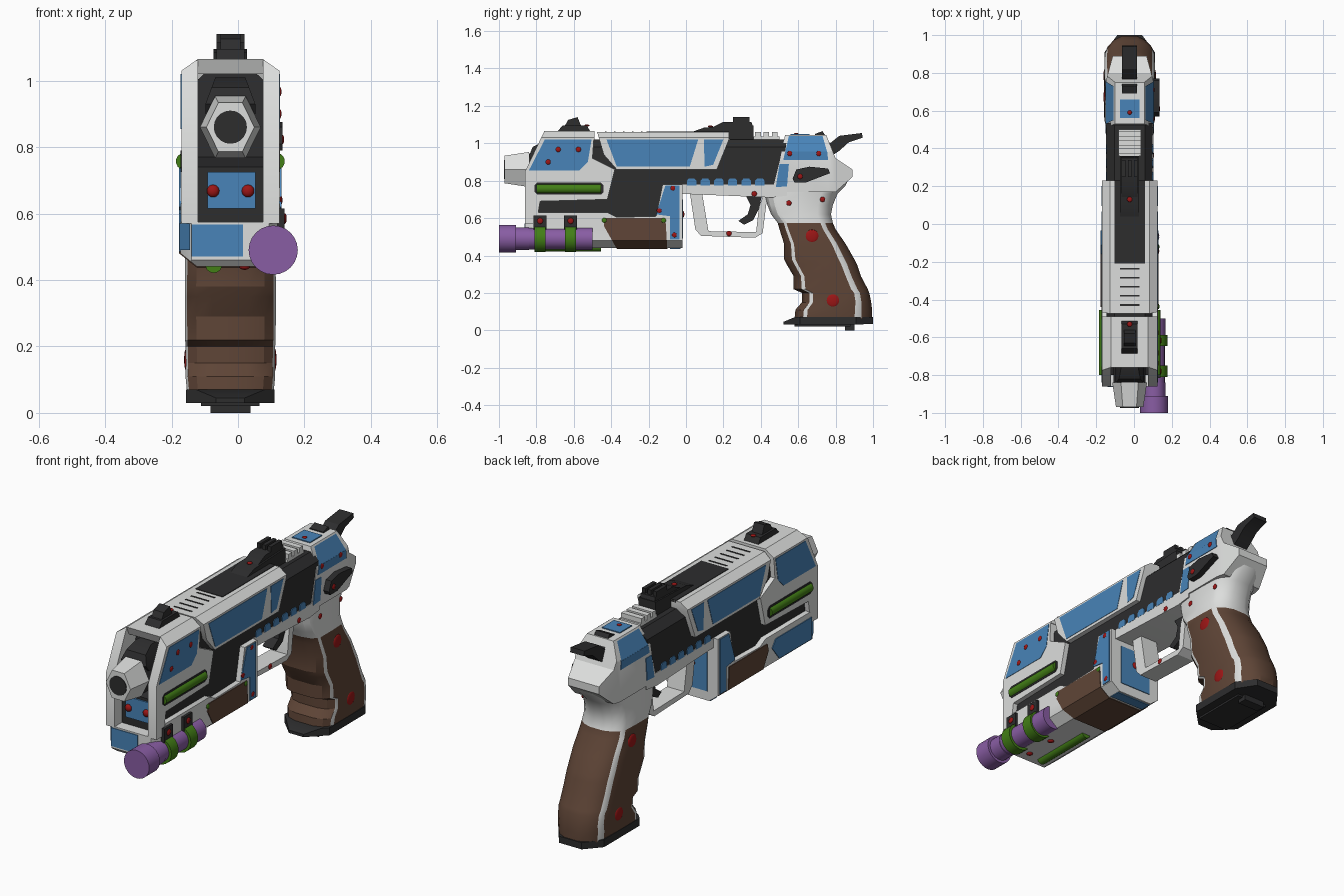
import bpy, bmesh, math
from mathutils import Vector

C = -0.023  # centre plane of the body (the side lamp shifts the bounds)


def mat(name, *rgb):
    m = bpy.data.materials.new(name)
    m.diffuse_color = (*rgb, 1)
    return m


WHITE = mat("off_white", .72, .73, .72)
BLUE = mat("blue", .065, .23, .48)
DARK = mat("charcoal", .026, .026, .027)
BROWN = mat("brown", .115, .06, .038)
PURPLE = mat("purple", .25, .11, .37)
GREEN = mat("green", .055, .21, .008)
RED = mat("red", .33, .008, .008)


def finish(name, bm, *mats, angle=30):
    bmesh.ops.recalc_face_normals(bm, faces=bm.faces)
    me = bpy.data.meshes.new(name)
    bm.to_mesh(me)
    bm.free()
    for m in mats:
        me.materials.append(m)
    me.shade_smooth()
    me.set_sharp_from_angle(angle=math.radians(angle))
    ob = bpy.data.objects.new(name, me)
    bpy.context.collection.objects.link(ob)


def prof(name, pts, hw, m, x=C, cuts=()):
    """Side profile (y, z) extruded across x, then chamfered by mirrored cutting planes."""
    bm = bmesh.new()
    f = bm.faces.new([bm.verts.new((x - hw, y, z)) for y, z in pts])
    ext = bmesh.ops.extrude_face_region(bm, geom=[f])["geom"]
    bmesh.ops.translate(bm, vec=(2 * hw, 0, 0), verts=[v for v in ext if isinstance(v, bmesh.types.BMVert)])
    for co, no in cuts:
        for s in (1, -1):
            bmesh.ops.bisect_plane(bm, geom=bm.verts[:] + bm.edges[:] + bm.faces[:], dist=1e-5,
                                   plane_co=(C + s * co[0], co[1], co[2]),
                                   plane_no=(s * no[0], no[1], no[2]), clear_outer=True)
            rim = [e for e in bm.edges if e.is_boundary]
            if rim:
                bmesh.ops.holes_fill(bm, edges=rim, sides=0)
    finish(name, bm, m)


def box(name, x0, x1, y0, y1, z0, z1, m):
    prof(name, [(y0, z0), (y1, z0), (y1, z1), (y0, z1)], (x1 - x0) / 2, m, (x0 + x1) / 2)


def plate(name, pts, hw, m, sides=(1, -1), t=.003):
    for s in sides:
        prof(name + ("_right" if s > 0 else "_left"), pts, t, m, C + s * hw)


def patch(name, pts, m):
    bm = bmesh.new()
    bm.faces.new([bm.verts.new(p) for p in pts])
    finish(name, bm, m)


def cyl(name, p0, p1, r, m, n=20):
    p0, p1 = Vector(p0), Vector(p1)
    bm = bmesh.new()
    bmesh.ops.create_cone(bm, cap_ends=True, segments=n, radius1=r, radius2=r, depth=(p1 - p0).length)
    bmesh.ops.rotate(bm, matrix=Vector((0, 0, 1)).rotation_difference(p1 - p0).to_matrix(), verts=bm.verts)
    bmesh.ops.translate(bm, vec=(p0 + p1) / 2, verts=bm.verts)
    finish(name, bm, m)


def dot(name, x, y, z, r, m, squash=(.35, 1, 1)):
    bm = bmesh.new()
    bmesh.ops.create_uvsphere(bm, u_segments=12, v_segments=8, radius=r)
    bmesh.ops.scale(bm, vec=squash, verts=bm.verts)
    bmesh.ops.translate(bm, vec=(x, y, z), verts=bm.verts)
    finish(name, bm, m, angle=60)


TOP = [((.1475, 0, 1.03), (.035, 0, .05))]

# dark inner core, seen in the nose opening, side gaps and rear slide
prof("inner_core", [(-.80, .57), (-.80, .74), (-.70, .77), (-.68, 1.02), (.54, 1.02), (.50, .77), (-.02, .77), (-.1, .57)],
     .122, DARK, cuts=[((.122, 0, .98), (.04, 0, .042))])

# nose: two side walls and a roof
wall = [(-.76, 1.06), (-.49, 1.06), (-.50, .92), (-.38, .86), (-.42, .70), (-.78, .69), (-.80, .57), (-.86, .57), (-.86, .85)]
for s, side in ((1, "right"), (-1, "left")):
    prof("nose_wall_" + side, wall, .025, WHITE, C + s * .1225, TOP)
prof("nose_roof", [(-.76, 1.065), (-.49, 1.065), (-.49, 1.02), (-.74, 1.02)], .147, WHITE, cuts=TOP)
plate("nose_panel", [(-.755, 1.02), (-.505, 1.02), (-.525, .90), (-.57, .855), (-.84, .855)], .1465, BLUE)

# main slide
prof("slide", [(-.475, 1.06), (.23, 1.06), (.23, 1.02), (.165, .86), (-.37, .86), (-.44, .94)], .1475, WHITE, cuts=TOP)
plate("slide_panel_long", [(-.425, 1.02), (.065, 1.02), (.02, .875), (-.37, .875)], .1465, BLUE)
plate("slide_panel_short", [(.095, 1.02), (.20, 1.02), (.145, .885), (.10, .875)], .1465, BLUE)
box("slide_top_inlay", -.103, .057, -.21, .23, 1.05, 1.063, DARK)
for i in range(5):
    box("top_slit", -.075, .03, -.433 + i * .048, -.424 + i * .048, 1.05, 1.062, DARK)
for i in range(3):
    box("rear_rib", -.083, .037, .37 + i * .045, .40 + i * .045, 1.0, 1.06, WHITE)
box("rear_rib_base", -.083, .037, .36, .5, 1.0, 1.035, WHITE)


# barrel: six-sided muzzle shroud with a dark bore
def hexagon(name, y0, y1, r0, r1, m):
    bm = bmesh.new()
    rings = [[bm.verts.new((C + .85 * r * math.cos(k * math.pi / 3), y, .86 + r * math.sin(k * math.pi / 3)))
              for k in range(6)] for y, r in ((y0, r0), (y1, r1))]
    for k in range(6):
        bm.faces.new([rings[0][k], rings[0][k - 1], rings[1][k - 1], rings[1][k]])
    for r in rings:
        bm.faces.new(r)
    finish(name, bm, m)


hexagon("muzzle_shroud", -.97, -.84, .085, .108, WHITE)
hexagon("barrel_root", -.84, -.68, .10, .10, DARK)
cyl("bore", (C, -.973, .86), (C, -.9, .86), .05, DARK)
prof("guide_block", [(-.84, .93), (-.82, .98), (-.76, 1.01), (-.66, 1.01), (-.66, .9), (-.82, .9)], .075, DARK,
     cuts=[((.075, 0, .93), (.08, 0, .03))])
box("nose_plate", -.092, .052, -.808, -.79, .615, .725, BLUE)
for x in (-.075, .03):
    dot("nose_bolt", x, -.81, .668, .019, RED, (1, .7, 1))


# side tubes in dark beds, and the one under the lower unit
def tube(name, x, z):
    cyl(name, (x, -.80, z), (x, -.455, z), .026, GREEN, 14)


bed = [(-.81, .74), (-.795, .725), (-.455, .725), (-.44, .74), (-.44, .775), (-.455, .79), (-.795, .79), (-.81, .775)]
plate("tube_bed", bed, .147, DARK)
tube("tube_right", C + .138, .757)
tube("tube_left", C - .138, .757)
tube("tube_bottom", C - .05, .447)

# lower unit under the barrel
prof("lower_unit", [(-.86, .575), (-.79, .575), (-.79, .63), (-.42, .63), (-.37, .605), (-.16, .61), (-.125, .78), (-.02, .78),
                    (-.02, .44), (-.84, .44), (-.86, .46)], .15, WHITE,
     cuts=[((.15, -.80, 0), (.06, -.033, 0)), ((.15, 0, .48), (.04, 0, -.05))])
box("lower_front_panel", -.14, .015, -.864, -.85, .47, .567, BLUE)
patch("lower_corner_panel", [(C - .153, -.80, .49), (C - .121, -.863, .49), (C - .121, -.863, .57), (C - .153, -.80, .57)], BLUE)
plate("lower_side_panel", [(-.80, .60), (-.50, .60), (-.47, .56), (-.53, .485), (-.80, .485)], .151, BLUE, (-1,))
prof("foregrip_panel", [(-.43, .60), (-.11, .60), (-.10, .436), (-.37, .436), (-.44, .56)], .154, BROWN,
     cuts=[((.154, 0, .48), (.04, 0, -.05))])
box("connector_bottom", C - .10, C + .10, -.085, -.03, .436, .45, BLUE)
plate("connector_panel", [(-.11, .775), (-.035, .775), (-.035, .485), (-.085, .485), (-.085, .61), (-.16, .62)], .151, BLUE)
box("connector_back_panel", C - .09, C + .09, -.03, -.016, .49, .70, BLUE)
dot("connector_back_bolt", C, -.016, .62, .018, RED, (1, .4, 1))

# frame rail with blue blocks
prof("frame_rail", [(-.03, .73), (.46, .71), (.54, .72), (.54, .78), (-.03, .78)], .125, WHITE)
for i in range(6):
    y = .005 + i * .073
    plate("rail_block", [(y, .775), (y + .05, .775), (y + .05, .80), (y + .04, .812), (y + .01, .812), (y, .80)], .123, BLUE)

# rear housing with an angular tail
prof("rear_housing", [(.53, 1.045), (.75, 1.045), (.80, .92), (.89, .86), (.89, .82), (.80, .74), (.46, .74), (.50, .90)],
     .125, WHITE, cuts=[((.125, 0, .95), (.09, 0, .045)), ((.125, .76, 0), (.13, .035, 0))])
plate("rear_panel", [(.53, .955), (.755, .955), (.76, .91), (.52, .91)], .125, BLUE)
for s in (1, -1):  # panel continued up the sloped flank
    patch("rear_slope_panel", [(C + s * (x + .003), y, z + .003) for x, y, z in
                               ((.125, .53, .95), (.125, .755, .95), (.0822, .73, 1.036), (.0822, .55, 1.036))], BLUE)
plate("rear_tab", [(.50, .89), (.55, .89), (.54, .77), (.48, .765)], .125, BLUE)
box("rear_top_panel", -.075, .03, .56, .66, 1.04, 1.05, BLUE)
dot("rear_top_bolt", C, .59, 1.05, .012, RED, (1, 1, .5))
prof("safety_lever", [(.57, .81), (.59, .86), (.66, .875), (.76, .865), (.77, .84), (.64, .79), (.58, .79)], .02, DARK, C + .137)

# hammer
prof("hammer", [(.69, 1.03), (.69, 1.05), (.73, 1.065), (.77, 1.0), (.82, 1.04), (.94, 1.055), (.945, 1.03), (.87, 1.005),
                (.82, .96), (.76, .92)], .04, DARK)

# grip and frame: lofted rows of (z, front y, back y, half width)
rows = [(.06, .58, .995, .130), (.11, .585, .995, .135), (.15, .62, .99, .134), (.20, .62, .98, .135), (.22, .575, .972, .136),
        (.29, .575, .935, .137), (.35, .54, .915, .137), (.38, .525, .90, .137), (.46, .525, .855, .136), (.54, .50, .80, .133),
        (.575, .49, .785, .13), (.62, .455, .775, .125), (.67, .435, .785, .12), (.73, .42, .81, .118), (.77, .45, .85, .118),
        (.82, .50, .875, .115)]
half = [(-1, .4), (-.92, .75), (-.78, .95), (-.68, 1), (0, 1), (.55, .97), (.72, .87), (.9, .62), (1, .3)]
ring = half + [(v, -u) for v, u in reversed(half)]
bm = bmesh.new()
loops = [[bm.verts.new((C + u * hw, (a + b) / 2 + v * (b - a) / 2, z)) for v, u in ring] for z, a, b, hw in rows]
n = len(ring)
for i in range(len(rows) - 1):
    for k in range(n):
        j = (k + 1) % n
        f = bm.faces.new([loops[i][k], loops[i][j], loops[i + 1][j], loops[i + 1][k]])
        seam = k in (2, 5, n - 4, n - 7)
        f.material_index = 0 if seam or rows[i][0] > .56 else 1
bm.faces.new(loops[0])
bm.faces.new(loops[-1])
finish("grip", bm, WHITE, BROWN, angle=25)
for s in (1, -1):
    for y, z in ((.673, .503), (.785, .16)):
        dot("grip_bolt", C + s * .132, y, z, .036, RED, (.2, 1, 1))

# grip base
prof("base_plate", [(.52, .03), (.52, .045), (.58, .07), (1, .07), (1, .035), (.90, .03)], .133, DARK,
     cuts=[((.133, .91, 0), (.08, .06, 0)), ((.133, .61, 0), (.07, -.07, 0))])
box("base_step", C - .088, C + .088, .58, .88, .02, .04, DARK)
box("base_knob", C - .06, C + .06, .85, .90, 0, .04, DARK)

# trigger and guard
prof("trigger_guard", [(.02, .74), (.05, .54), (.08, .505), (.37, .495), (.41, .52), (.43, .68), (.46, .74), (.42, .74), (.39, .66),
                       (.375, .525), (.12, .53), (.085, .74)], .05, WHITE)
prof("trigger", [(.31, .74), (.41, .74), (.39, .65), (.36, .59), (.31, .565), (.28, .585), (.33, .62), (.345, .67)], .03, DARK)

# sights
prof("front_sight_base", [(-.69, 1.06), (-.66, 1.095), (-.53, 1.095), (-.51, 1.06)], .042, DARK)
prof("front_sight", [(-.65, 1.09), (-.63, 1.125), (-.58, 1.14), (-.56, 1.09)], .03, DARK)
prof("rear_sight_base", [(.03, 1.06), (.10, 1.085), (.36, 1.095), (.36, 1.02), (.24, 1.02)], .05, DARK)
prof("rear_sight", [(.13, 1.08), (.20, 1.115), (.35, 1.115), (.36, 1.08)], .042, DARK)
for x in (-.032, 0, .032):
    box("rear_sight_prong", C + x - .01, C + x + .01, .25, .34, 1.11, 1.14, DARK)
dot("front_sight_dot", C, -.53, 1.095, .014, RED, (1, 1, .4))
dot("rear_sight_dot", C, .13, 1.09, .014, RED, (1, 1, .4))

# side lamp with clamps
LX, LZ = .106, .49
for name, y0, y1, r in (("lamp_head", -1, -.91, .074), ("lamp_neck", -.91, -.84, .06), ("lamp_body", -.84, -.60, .057),
                        ("lamp_tail", -.60, -.50, .061)):
    cyl(name, (LX, y0, LZ), (LX, y1, LZ), r, PURPLE, 24)
cyl("lamp_switch", (LX, -.51, LZ), (LX, -.495, LZ), .02, GREEN, 4)
for y in (-.78, -.617):
    cyl("lamp_clamp", (LX, y - .03, LZ), (LX, y + .03, LZ), .071, GREEN, 24)
    box("clamp_mount", .09, .14, y - .035, y + .035, .54, .615, DARK)
    dot("clamp_bolt", .141, y, .585, .016, RED)
    dot("clamp_lower_bolt", .02, y, .44, .016, RED, (1, 1, .6))

# small bolts on the right flank
for x, y, z in ((.149, -.737, .90), (.149, -.683, .967), (.149, -.575, .967), (.152, -.07, .76), (.152, -.143, .64),
                (.152, -.062, .51), (.127, .555, .945), (.127, .71, .945), (.157, .61, .823), (.120, .55, .68),
                (.113, .73, .70), (.05, .23, .518), (.125, .365, .73)):
    dot("side_bolt", C + x, y, z, .014, RED)
for y in (-.437, -.12):
    dot("foregrip_bolt", C + .153, y, .588, .013, GREEN)
